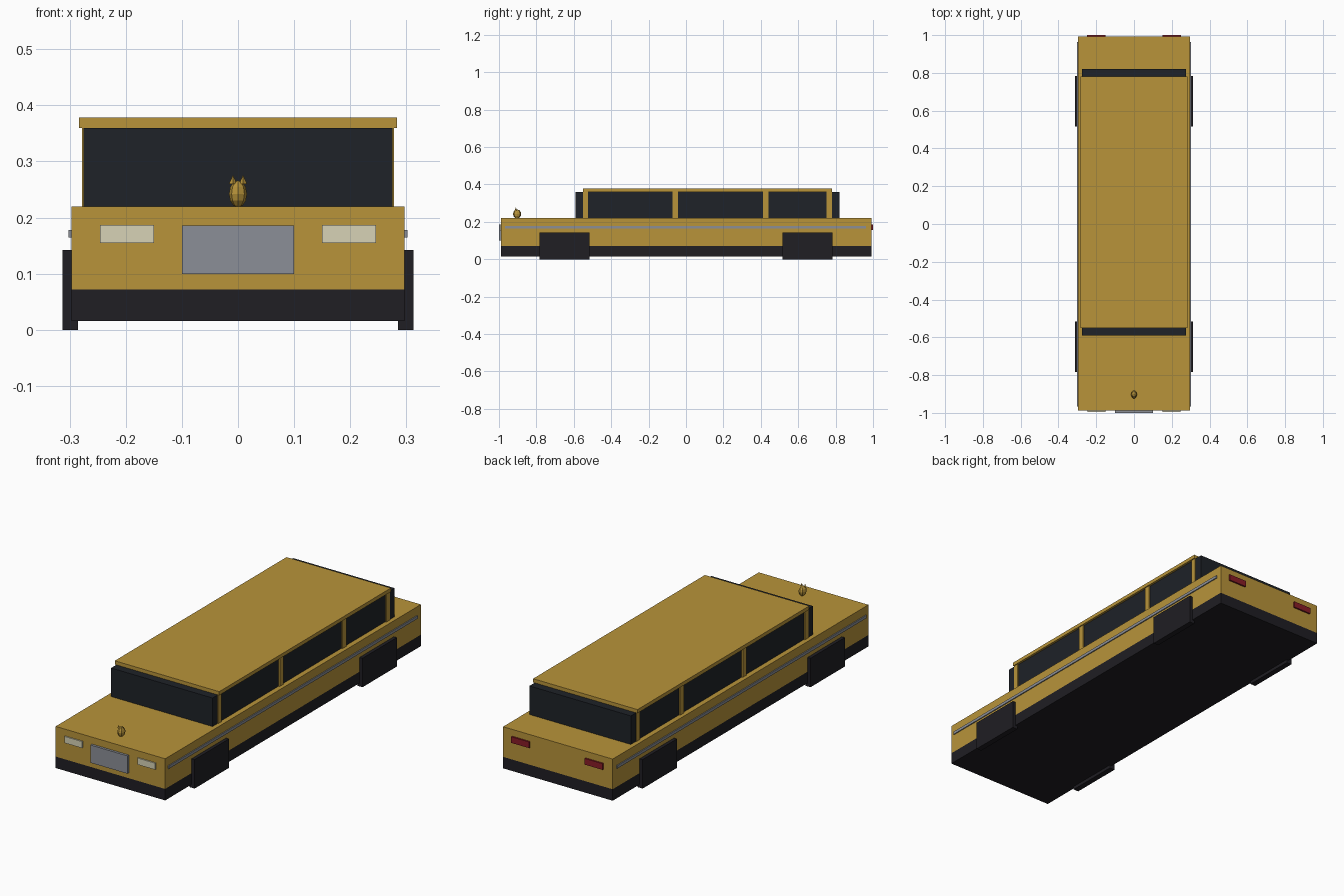
import bpy, math

if "Cube" in bpy.data.objects:
    bpy.data.objects.remove(bpy.data.objects["Cube"])


def material(name, rgb):
    m = bpy.data.materials.new(name)
    m.diffuse_color = (*rgb, 1)
    m.use_nodes = True
    m.node_tree.nodes["Principled BSDF"].inputs["Base Color"].default_value = m.diffuse_color
    return m


GOLD = material("gold_paint", (0.48, 0.295, 0.042))
GLASS = material("dark_glass", (0.013, 0.016, 0.021))
BLACK = material("black_rubber", (0.014, 0.013, 0.017))
CHROME = material("grey_metal", (0.26, 0.275, 0.31))
LAMP = material("cream_lamp", (0.68, 0.65, 0.47))
RED = material("red_lamp", (0.25, 0.012, 0.02))


def box(name, x, y, z, mat):
    """Axis-aligned box given by (min, max) ranges."""
    spans = (x, y, z)
    bpy.ops.mesh.primitive_cube_add(size=1, location=[(a + b) / 2 for a, b in spans])
    ob = bpy.context.object
    ob.name = name
    ob.scale = [b - a for a, b in spans]
    bpy.ops.object.transform_apply(location=False, rotation=False, scale=True)
    ob.data.materials.append(mat)
    return ob


def pair(name, x, y, z, mat):
    """The same box on the left and right sides."""
    box("right_" + name, x, y, z, mat)
    box("left_" + name, (-x[1], -x[0]), y, z, mat)


# Lower body and dark sill
box("body", (-0.297, 0.297), (-0.988, 0.992), (0.072, 0.22), GOLD)
box("sill", (-0.297, 0.297), (-0.988, 0.992), (0.016, 0.072), BLACK)

# Cabin: side glazing, windscreen, rear window, roof
box("side_glazing", (-0.272, 0.272), (-0.545, 0.775), (0.22, 0.36), GLASS)
box("windscreen", (-0.275, 0.275), (-0.59, -0.545), (0.22, 0.36), GLASS)
box("rear_window", (-0.275, 0.275), (0.775, 0.82), (0.22, 0.36), GLASS)
box("roof", (-0.283, 0.283), (-0.55, 0.78), (0.36, 0.378), GOLD)

# Window pillars
for i, (a, b) in enumerate([(-0.55, -0.524), (-0.073, -0.043), (0.412, 0.442), (0.752, 0.78)]):
    pair(f"pillar_{i + 1}", (0.262, 0.278), (a, b), (0.22, 0.36), GOLD)

# Slab-shaped wheels
for name, y in (("front_wheel", -0.65), ("rear_wheel", 0.65)):
    pair(name, (0.285, 0.313), (y - 0.133, y + 0.133), (0, 0.142), BLACK)

# Side trim, grille and lamps
pair("side_trim", (0.294, 0.302), (-0.967, 0.963), (0.164, 0.178), CHROME)
box("grille", (-0.1, 0.1), (-1.0, -0.98), (0.099, 0.186), CHROME)
pair("headlamp", (0.15, 0.246), (-0.994, -0.98), (0.155, 0.187), LAMP)
pair("tail_lamp", (0.15, 0.248), (0.985, 1.0), (0.157, 0.187), RED)

# Bonnet ornament: faceted head with two pointed ears
bpy.ops.mesh.primitive_uv_sphere_add(segments=8, ring_count=6, radius=1,
                                     location=(0, -0.903, 0.242))
head = bpy.context.object
head.name = "ornament_head"
head.scale = (0.016, 0.022, 0.024)
head.data.materials.append(GOLD)
for side in (-1, 1):
    bpy.ops.mesh.primitive_cone_add(vertices=4, radius1=0.007, radius2=0, depth=0.016,
                                    location=(side * 0.009, -0.91, 0.268))
    ear = bpy.context.object
    ear.name = "ornament_ear"
    ear.data.materials.append(GOLD)
